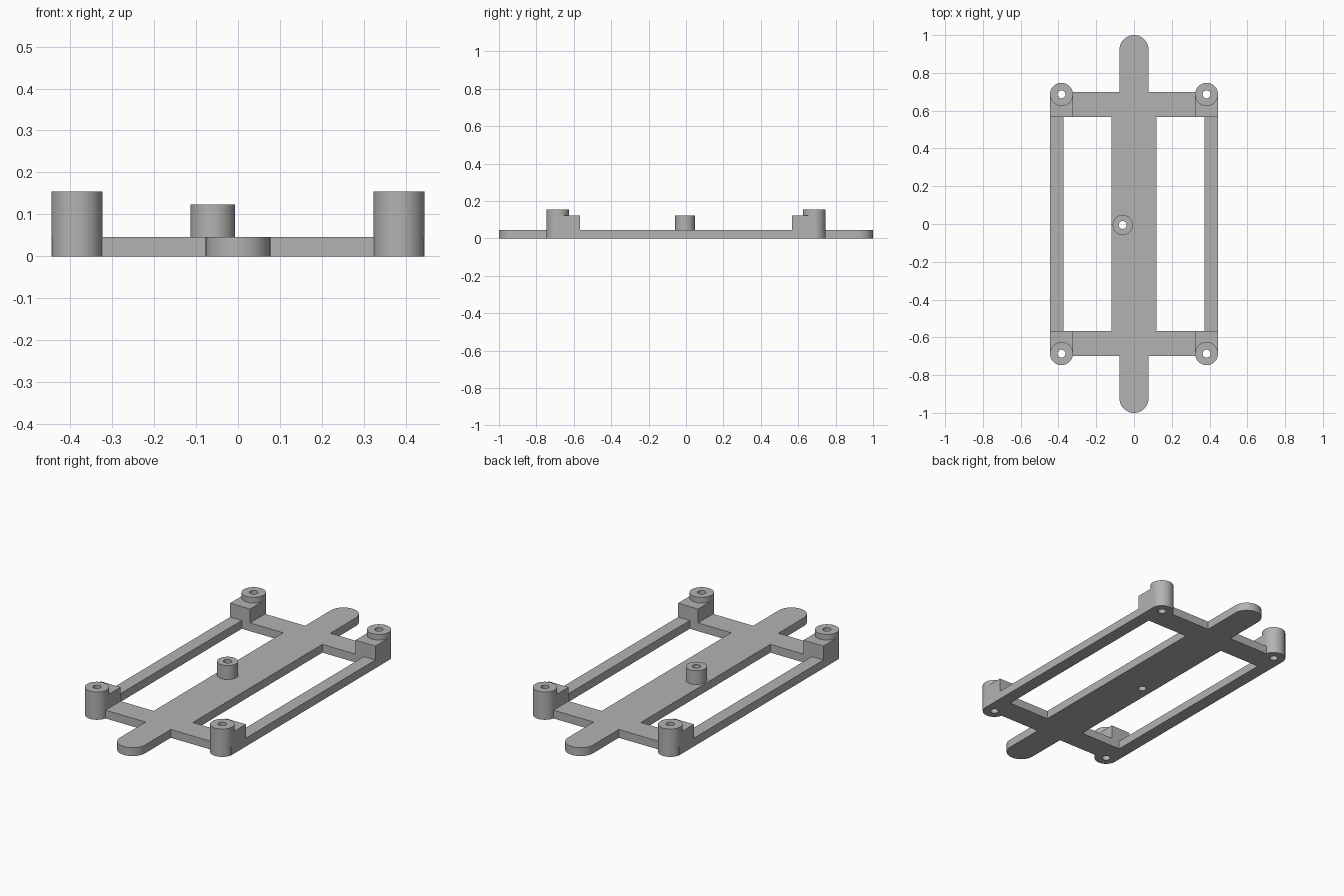
import bpy, bmesh, math

if "Cube" in bpy.data.objects:
    bpy.data.objects.remove(bpy.data.objects["Cube"], do_unlink=True)

PLATE_H, BLOCK_H, POST_H = 0.046, 0.123, 0.154
POST_X, POST_Y, POST_R = 0.384, 0.686, 0.061
HOLE_R = 0.021
BAR_IN, BAR_OUT = 0.567, 0.698
SIDE = 0.445
TONGUE = 0.077

grey = bpy.data.materials.new("plain grey")
grey.use_nodes = True
colour = (0.45, 0.45, 0.45, 1)
grey.diffuse_color = colour
grey.node_tree.nodes["Principled BSDF"].inputs["Base Color"].default_value = colour


def prism(name, outline, z0, z1):
    """Extrude a counter-clockwise outline from z0 to z1."""
    bm = bmesh.new()
    base = bm.faces.new([bm.verts.new((x, y, z0)) for x, y in outline])
    top = bmesh.ops.extrude_face_region(bm, geom=[base], use_keep_orig=True)
    for v in top["geom"]:
        if isinstance(v, bmesh.types.BMVert):
            v.co.z = z1
    bmesh.ops.recalc_face_normals(bm, faces=bm.faces)
    mesh = bpy.data.meshes.new(name)
    bm.to_mesh(mesh)
    bm.free()
    mesh.materials.append(grey)
    obj = bpy.data.objects.new(name, mesh)
    bpy.context.collection.objects.link(obj)
    return obj


def rect(x0, x1, y0, y1):
    return [(x0, y0), (x1, y0), (x1, y1), (x0, y1)]


def circle(x, y, r, n=64):
    return [(x + r * math.cos(2 * math.pi * i / n),
             y + r * math.sin(2 * math.pi * i / n)) for i in range(n)]


def activate(obj):
    bpy.ops.object.select_all(action='DESELECT')
    obj.select_set(True)
    bpy.context.view_layer.objects.active = obj


def boolean(obj, cutter, operation='DIFFERENCE'):
    activate(obj)
    mod = obj.modifiers.new("boolean", 'BOOLEAN')
    mod.operation = operation
    mod.solver = 'EXACT'
    mod.object = cutter
    bpy.ops.object.modifier_apply(modifier=mod.name)
    bpy.data.objects.remove(cutter, do_unlink=True)


def drill(obj, x, y):
    boolean(obj, prism("drill", circle(x, y, HOLE_R, 32), -0.1, 0.3))


def finish(obj):
    activate(obj)
    bpy.ops.object.shade_smooth_by_angle(angle=math.radians(30))


# Base plate: one quarter outline with a rounded tongue, mirrored twice
quarter = [(SIDE, BAR_OUT), (TONGUE, BAR_OUT)]
quarter += [(TONGUE * math.cos(math.pi * i / 32),
             1 - TONGUE + TONGUE * math.sin(math.pi * i / 32)) for i in range(17)]
half = quarter + [(-x, y) for x, y in reversed(quarter[:-1])]
plate = prism("base_plate", half + [(-x, -y) for x, y in half], 0, PLATE_H)

# Two long windows leave the spine and the thin side rails
for s in (-1, 1):
    x0, x1 = sorted((s * 0.12, s * 0.374))
    boolean(plate, prism("window", rect(x0, x1, -BAR_IN, BAR_IN), -0.1, 0.2))

# Corner blocks with screw posts
for sx, side in ((-1, "right"), (1, "left")):
    for sy, end in ((-1, "front"), (1, "back")):
        x, y = sx * POST_X, sy * POST_Y
        drill(plate, x, y)
        x0, x1 = sorted((sx * (POST_X - POST_R), sx * SIDE))
        y0, y1 = sorted((sy * BAR_IN, sy * POST_Y))
        block = prism(f"{end}_{side}_block", rect(x0, x1, y0, y1), PLATE_H, BLOCK_H)
        post = prism(f"{end}_{side}_post", circle(x, y, POST_R), 0, POST_H)
        for part in (block, post):
            drill(part, x, y)
            finish(part)

# Small off-centre post on the spine
cx, cy = -0.06, -0.005
drill(plate, cx, cy)
centre = prism("centre_post", circle(cx, cy, 0.053), PLATE_H, BLOCK_H)
drill(centre, cx, cy)
finish(centre)
finish(plate)
